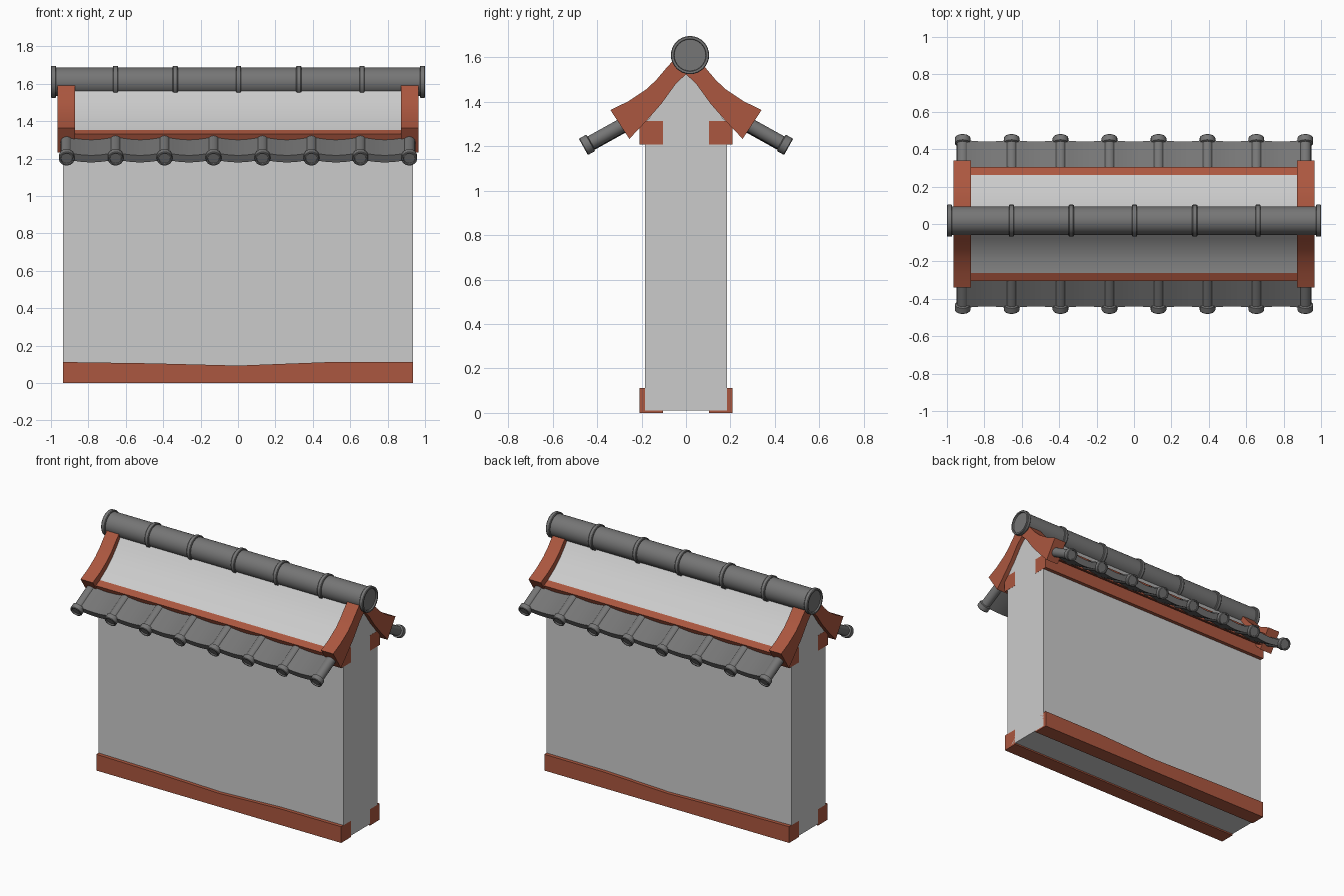
import bpy, bmesh, math
from mathutils import Vector, Matrix

if "Cube" in bpy.data.objects:
    bpy.data.objects.remove(bpy.data.objects["Cube"])


def material(name, rgb):
    m = bpy.data.materials.new(name)
    m.use_nodes = True
    m.diffuse_color = (*rgb, 1)
    m.node_tree.nodes["Principled BSDF"].inputs["Base Color"].default_value = (*rgb, 1)
    return m


PLASTER = material("pale plaster", (0.6, 0.6, 0.6))
WOOD = material("red wood", (0.41, 0.095, 0.05))
TILE = material("grey tile", (0.18, 0.18, 0.18))


def finish(name, bm, mat):
    bmesh.ops.recalc_face_normals(bm, faces=bm.faces)
    me = bpy.data.meshes.new(name)
    bm.to_mesh(me)
    bm.free()
    me.materials.append(mat)
    ob = bpy.data.objects.new(name, me)
    bpy.context.collection.objects.link(ob)
    bpy.ops.object.select_all(action='DESELECT')
    ob.select_set(True)
    bpy.context.view_layer.objects.active = ob
    bpy.ops.object.shade_smooth_by_angle(angle=math.radians(35))
    return ob


def extrude_x(name, profile, x0, x1, mat):
    """Prism with a (y, z) profile running from x0 to x1."""
    bm = bmesh.new()
    ends = [[bm.verts.new((x, y, z)) for y, z in profile] for x in (x0, x1)]
    for ring in ends:
        bm.faces.new(ring)
    n = len(profile)
    for i in range(n):
        j = (i + 1) % n
        bm.faces.new((ends[0][i], ends[0][j], ends[1][j], ends[1][i]))
    return finish(name, bm, mat)


def lathe(name, profile, origin, axis, mat, sides):
    """Closed turned solid; profile is (distance along axis, radius)."""
    bm = bmesh.new()
    rings = []
    for t, r in profile:
        rings.append([bm.verts.new((r * math.cos(a), r * math.sin(a), t))
                      for a in (2 * math.pi * k / sides for k in range(sides))])
    for a, b in zip(rings, rings[1:]):
        for k in range(sides):
            j = (k + 1) % sides
            bm.faces.new((a[k], a[j], b[j], b[k]))
    bm.faces.new(rings[0])
    bm.faces.new(rings[-1])
    turn = Vector(axis).to_track_quat('Z', 'Y').to_matrix().to_4x4()
    bmesh.ops.transform(bm, matrix=Matrix.Translation(origin) @ turn, verts=bm.verts)
    return finish(name, bm, mat)


def side(points, s):
    return [(s * y, z) for y, z in points]


# Plaster wall with a gabled top
half = [(0.185, 0.01), (0.185, 1.3), (0.11, 1.4), (0.05, 1.485)]
extrude_x("wall", half + [(0, 1.55)] + side(half[::-1], -1), -0.935, 0.935, PLASTER)

rafter_top = [(0.045, 1.6), (0.09, 1.55), (0.135, 1.497), (0.18, 1.455), (0.26, 1.402), (0.34, 1.363)]
rafter_low = [(0.255, 1.233), (0.18, 1.312), (0.11, 1.392), (0.05, 1.475), (0.0, 1.525)]
panel = [(0.03, 1.575), (0.075, 1.515), (0.12, 1.463), (0.19, 1.4), (0.262, 1.352),
         (0.235, 1.29), (0.15, 1.37), (0.03, 1.51)]
trim = [(0.26, 1.353), (0.306, 1.33), (0.272, 1.262), (0.226, 1.285)]

# Eave slope frame: down the slope and out of it
slope = math.radians(29)
TIP_Y, TIP_Z = 0.462, 1.197
TUBE_X = [-0.916 + i * 0.2617 for i in range(8)]


def eave_point(x, along, up, s):
    y = TIP_Y + along * math.cos(slope) + up * math.sin(slope)
    z = TIP_Z - along * math.sin(slope) + up * math.cos(slope)
    return (x, s * y, z)


def pan_tiles(name, s):
    """One thick sheet sagging between the round tiles."""
    bm = bmesh.new()
    steps, prev = 6, None
    count = (len(TUBE_X) - 1) * steps
    for i in range(count + 1):
        x = TUBE_X[0] + (TUBE_X[-1] - TUBE_X[0]) * i / count
        sag = 0.018 * math.sin(math.pi * (i % steps) / steps)
        section = [(-0.24, 0.025), (-0.028, 0.025), (-0.028, -0.018), (-0.24, -0.018)]
        ring = [bm.verts.new(eave_point(x, a, u - sag, s)) for a, u in section]
        if prev:
            for k in range(4):
                j = (k + 1) % 4
                bm.faces.new((prev[k], prev[j], ring[j], ring[k]))
        if i in (0, count):
            bm.faces.new(ring)
        prev = ring
    finish(name, bm, TILE)


def base_beam(name, s):
    """Foot beam with a slightly worn top edge."""
    bm = bmesh.new()
    prev = None
    tops = [0.112, 0.105, 0.093, 0.111, 0.112]
    for i, top in enumerate(tops):
        x = -0.935 + 0.4675 * i
        ring = [bm.verts.new((x, s * y, z)) for y, z in
                ((0.104, 0), (0.21, 0), (0.21, top), (0.104, top))]
        if prev:
            for k in range(4):
                j = (k + 1) % 4
                bm.faces.new((prev[k], prev[j], ring[j], ring[k]))
        if i in (0, len(tops) - 1):
            bm.faces.new(ring)
        prev = ring
    finish(name, bm, WOOD)


tube = [(-0.24, 0.032), (-0.04, 0.032), (-0.036, 0.042), (-0.004, 0.042),
        (0, 0.039), (0, 0.032), (-0.008, 0.03)]

for s, label in ((-1, "front"), (1, "back")):
    # Wooden beams along the foot and the top of the wall
    base_beam(label + "_base_beam", s)
    extrude_x(label + "_top_beam", side([(0.104, 1.207), (0.21, 1.207), (0.21, 1.313), (0.104, 1.313)], s),
              -0.936, 0.936, WOOD)
    # Curved roof panel, its edge trim and end rafters
    extrude_x(label + "_roof_panel", side(panel, s), -0.88, 0.88, PLASTER)
    extrude_x(label + "_roof_trim", side(trim, s), -0.88, 0.88, WOOD)
    for e, hand in ((-1, "right"), (1, "left")):
        extrude_x(f"{label}_{hand}_rafter", side(rafter_top + rafter_low, s), e * 0.872, e * 0.965, WOOD)
    # Eave tiles
    pan_tiles(label + "_pan_tiles", s)
    axis = (0, s * math.cos(slope), -math.sin(slope))
    for i, x in enumerate(TUBE_X):
        lathe(f"{label}_round_tile_{i + 1}", tube, (x, s * TIP_Y, TIP_Z), axis, TILE, 16)

# Ridge pipe with joint bands and rimmed end caps
RIDGE = (0, 0.018, 1.61)
lathe("ridge_pipe", [(-0.98, 0.076), (0.98, 0.076)], RIDGE, (1, 0, 0), TILE, 32)
band = [(-0.014, 0.07), (-0.014, 0.082), (-0.01, 0.085), (0.01, 0.085), (0.014, 0.082), (0.014, 0.07)]
for i, x in enumerate((-0.655, -0.335, 0.003, 0.325, 0.663)):
    lathe(f"ridge_band_{i + 1}", band, (x, RIDGE[1], RIDGE[2]), (1, 0, 0), TILE, 32)
cap = [(0.972, 0.07), (0.972, 0.082), (0.976, 0.086), (0.996, 0.086), (1.0, 0.083), (1.0, 0.073), (0.99, 0.071)]
for e, hand in ((-1, "right"), (1, "left")):
    lathe(hand + "_ridge_cap", cap, RIDGE, (e, 0, 0), TILE, 32)
